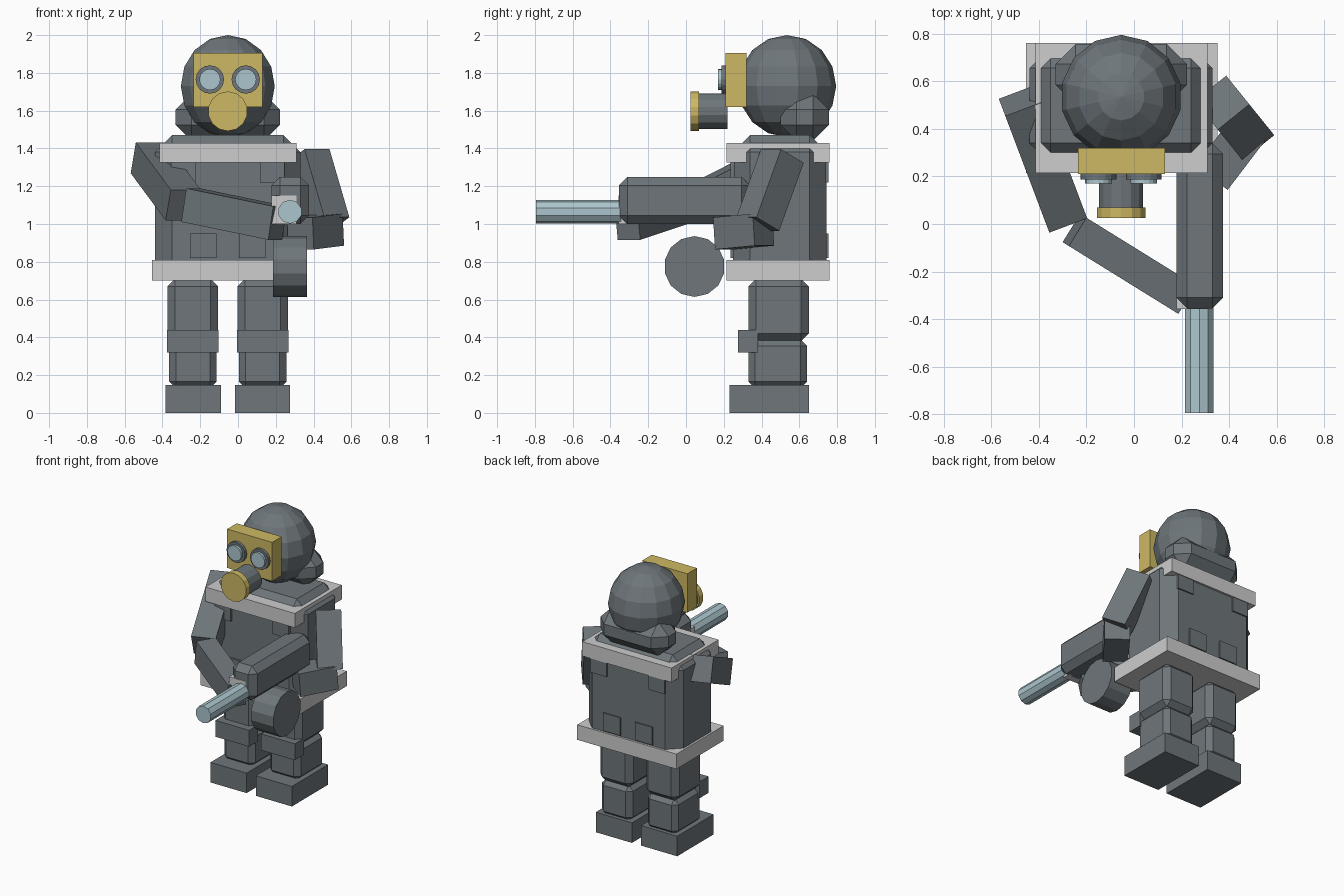
import bpy, bmesh, math
from mathutils import Vector, Matrix

cube = bpy.data.objects.get("Cube")
if cube:
    bpy.data.objects.remove(cube, do_unlink=True)

MID = -0.054  # body centre line


def material(name, r, g, b):
    m = bpy.data.materials.new(name)
    m.use_nodes = True
    m.diffuse_color = (r, g, b, 1)
    m.node_tree.nodes["Principled BSDF"].inputs["Base Color"].default_value = (r, g, b, 1)
    return m


GREY = material("slate grey", 0.156, 0.181, 0.195)
WHITE = material("pale grey", 0.61, 0.61, 0.61)
GOLD = material("dull gold", 0.61, 0.485, 0.127)
BLUE = material("pale blue", 0.413, 0.565, 0.617)


def finish(name, bm, mat, matrix=Matrix()):
    bmesh.ops.recalc_face_normals(bm, faces=bm.faces)
    mesh = bpy.data.meshes.new(name)
    bm.to_mesh(mesh)
    bm.free()
    mesh.materials.append(mat)
    ob = bpy.data.objects.new(name, mesh)
    ob.matrix_world = matrix
    bpy.context.collection.objects.link(ob)
    return ob


def block(name, size, matrix, mat, bevel=0):
    bm = bmesh.new()
    bmesh.ops.create_cube(bm, size=1)
    bmesh.ops.scale(bm, vec=size, verts=bm.verts)
    if bevel:
        bmesh.ops.bevel(bm, geom=bm.edges[:], offset=bevel, segments=1,
                        affect='EDGES', profile=0.5)
    return finish(name, bm, mat, matrix)


def box(name, x, y, z, mat=GREY, bevel=0):
    """Axis-aligned box from its (min, max) ranges."""
    size = [b - a for a, b in (x, y, z)]
    mid = Vector([(a + b) / 2 for a, b in (x, y, z)])
    return block(name, size, Matrix.Translation(mid), mat, bevel)


def limb(name, start, end, width, height, bevel=0):
    """Box running from one joint to the next."""
    a, b = Vector(start), Vector(end)
    turn = (b - a).to_track_quat('Z', 'Y').to_matrix().to_4x4()
    return block(name, (width, height, (b - a).length),
                 Matrix.Translation((a + b) / 2) @ turn, GREY, bevel)


def rod(name, center, radius, depth, axis, sides, mat):
    bm = bmesh.new()
    bmesh.ops.create_cone(bm, cap_ends=True, segments=sides, radius1=radius,
                          radius2=radius, depth=depth)
    turn = Vector(axis).to_track_quat('Z', 'Y').to_matrix().to_4x4()
    return finish(name, bm, mat, Matrix.Translation(center) @ turn)


# Torso with collar and belt slabs
box("torso", (-0.44, 0.33), (0.25, 0.745), (0.72, 1.47), GREY, 0.09)
box("collar", (-0.415, 0.31), (0.215, 0.76), (1.325, 1.43), WHITE)
box("belt", (-0.455, 0.35), (0.215, 0.76), (0.70, 0.81), WHITE)

# Flat pockets, front and back
for side, label in ((1, "left"), (-1, "right")):
    for face, y in (("front", (0.235, 0.26)), ("back", (0.735, 0.755))):
        for level, near, far, z in (("upper", 0.17, 0.30, (1.22, 1.33)),
                                    ("lower", 0.06, 0.20, (0.82, 0.95))):
            x = sorted((MID + side * near, MID + side * far))
            box(f"{label}_{face}_{level}_pocket", x, y, z)

# Head and neck roll
bm = bmesh.new()
bmesh.ops.create_uvsphere(bm, u_segments=14, v_segments=8, radius=1)
bmesh.ops.scale(bm, vec=(0.255, 0.26, 0.27), verts=bm.verts)
finish("head", bm, GREY, Matrix.Translation((MID, 0.535, 1.73)))
box("neck_roll", (-0.33, 0.222), (0.50, 0.757), (1.44, 1.69), GREY, 0.085)

# Mask, goggles and filter
box("mask", (-0.235, 0.13), (0.21, 0.32), (1.62, 1.905), GOLD)
FORWARD = (0, -1, 0)
for side, label in ((1, "left"), (-1, "right")):
    x = MID + side * 0.095
    rod(label + "_goggle_rim", (x, 0.205, 1.765), 0.075, 0.036, FORWARD, 16, GREY)
    rod(label + "_goggle_lens", (x, 0.19, 1.765), 0.056, 0.04, FORWARD, 16, BLUE)
rod("filter_tube", (MID, 0.14, 1.597), 0.095, 0.16, FORWARD, 14, GREY)
rod("filter_cap", (MID, 0.047, 1.597), 0.105, 0.045, FORWARD, 14, GOLD)

# Legs
for side, label in ((1, "left"), (-1, "right")):
    def span(near, far):
        return sorted((MID + side * near, MID + side * far))
    box(label + "_thigh", span(0.052, 0.32), (0.33, 0.65), (0.38, 0.71), GREY, 0.04)
    box(label + "_knee_pad", span(0.048, 0.322), (0.275, 0.38), (0.32, 0.44))
    box(label + "_shin", span(0.06, 0.31), (0.33, 0.64), (0.13, 0.39), GREY, 0.035)
    box(label + "_foot", span(0.037, 0.33), (0.23, 0.65), (0, 0.147))

# Arms
limb("left_upper_arm", (0.37, 0.51, 1.36), (0.475, 0.38, 1.0), 0.17, 0.17)
limb("left_forearm", (0.49, 0.41, 0.97), (0.33, 0.20, 0.95), 0.17, 0.17)
limb("right_upper_arm", (-0.475, 0.52, 1.35), (-0.29, 0.03, 1.10), 0.17, 0.18)
limb("right_forearm", (-0.25, -0.025, 1.10), (0.21, -0.31, 1.005), 0.14, 0.18)

# Gun
box("gun_body", (0.178, 0.375), (-0.355, 0.34), (1.0, 1.25), GREY, 0.045)
box("gun_front_block", (0.178, 0.31), (-0.358, -0.30), (1.0, 1.15), WHITE)
rod("gun_barrel", (0.275, -0.57, 1.065), 0.063, 0.45, FORWARD, 10, BLUE)
rod("gun_drum", (0.275, 0.045, 0.775), 0.161, 0.18, (1, 0, 0), 14, GREY)
